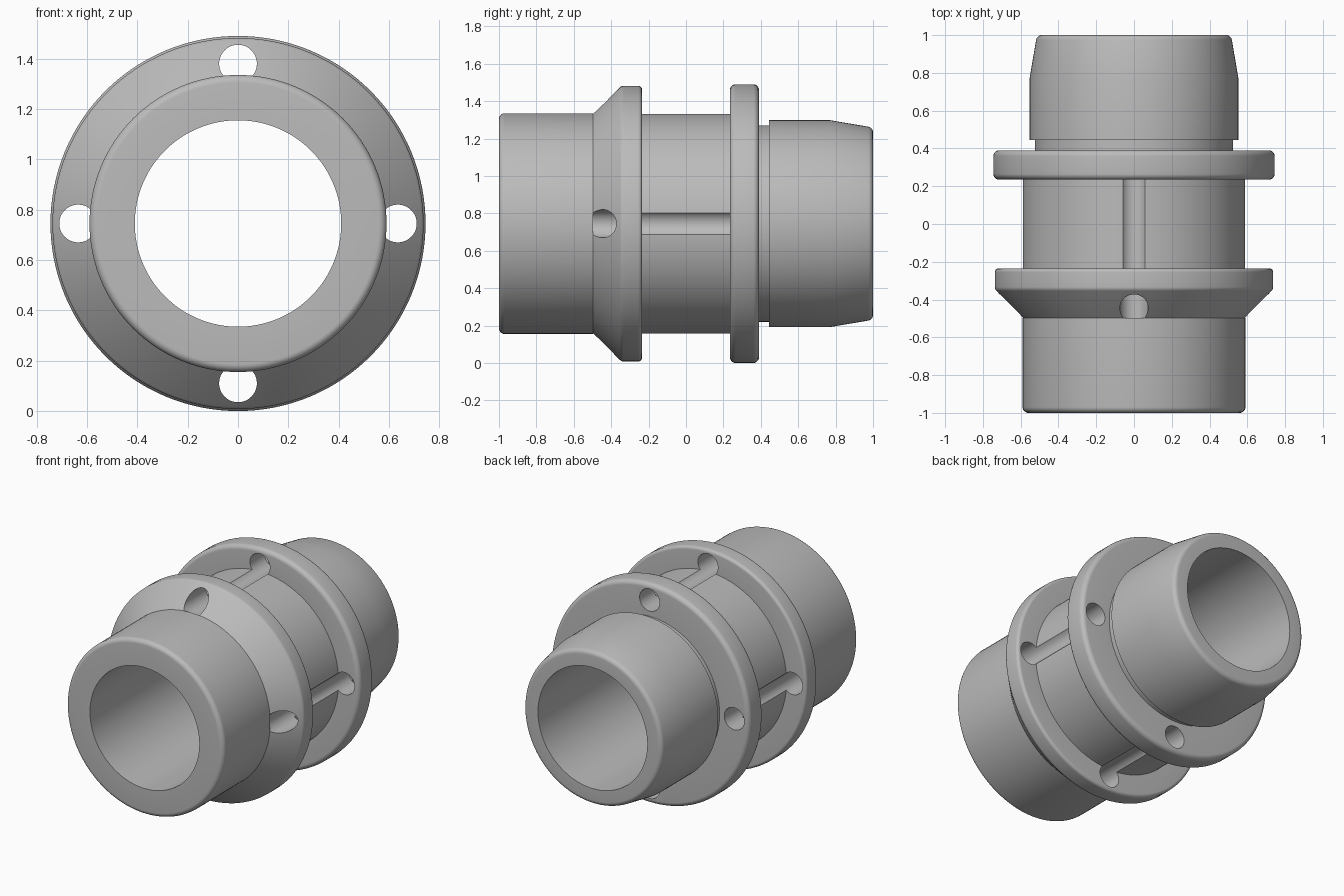
import bpy, bmesh, math
from mathutils import Matrix, Vector

cube = bpy.data.objects.get("Cube")
if cube:
    bpy.data.objects.remove(cube, do_unlink=True)

AXIS_Z = 0.745
SEGMENTS = 128

grey = bpy.data.materials.new("plain grey")
grey.use_nodes = True
COLOUR = (0.5, 0.5, 0.5, 1)
grey.diffuse_color = COLOUR
grey.node_tree.nodes["Principled BSDF"].inputs["Base Color"].default_value = COLOUR


def rounded(points, steps=5):
    """Profile of (radius, y, fillet) corners, with the fillets filled in as arcs."""
    out = []
    for i, (r, y, fillet) in enumerate(points):
        p = Vector((r, y))
        if not fillet:
            out.append(p)
            continue
        a = (Vector(points[i - 1][:2]) - p).normalized()
        b = (Vector(points[(i + 1) % len(points)][:2]) - p).normalized()
        half = a.angle(b) / 2
        centre = p + (a + b).normalized() * fillet / math.sin(half)
        start = p + a * fillet / math.tan(half) - centre
        end = p + b * fillet / math.tan(half) - centre
        for k in range(steps + 1):
            out.append(centre + start.lerp(end, k / steps).normalized() * fillet)
    return out


def make_object(name, bm):
    bmesh.ops.recalc_face_normals(bm, faces=bm.faces)
    mesh = bpy.data.meshes.new(name)
    bm.to_mesh(mesh)
    bm.free()
    mesh.materials.append(grey)
    obj = bpy.data.objects.new(name, mesh)
    bpy.context.collection.objects.link(obj)
    return obj


# Turned body: front sleeve, cone flange, waist, rear flange, neck, tapered sleeve
profile = rounded([
    (0.41, -1, 0), (0.59, -1, 0.03), (0.59, -0.497, 0),
    (0.737, -0.345, 0.03), (0.737, -0.235, 0.02), (0.59, -0.235, 0),
    (0.59, 0.235, 0), (0.745, 0.235, 0.03), (0.745, 0.39, 0.03),
    (0.525, 0.39, 0), (0.525, 0.445, 0), (0.553, 0.445, 0),
    (0.553, 0.77, 0), (0.514, 1, 0.03), (0.41, 1, 0),
])
bm = bmesh.new()
rings = []
for s in range(SEGMENTS):
    a = math.tau * s / SEGMENTS
    rings.append([bm.verts.new((r * math.cos(a), y, AXIS_Z + r * math.sin(a))) for r, y in profile])
for s in range(SEGMENTS):
    here, there = rings[s], rings[(s + 1) % SEGMENTS]
    for k in range(len(profile)):
        n = (k + 1) % len(profile)
        bm.faces.new((here[k], here[n], there[n], there[k]))
body = make_object("coupling_body", bm)

# Four bolt bores from the cone through the rear flange, which also groove the waist
bm = bmesh.new()
START, END = -0.498, 0.42
for k in range(4):
    a = k * math.pi / 2
    place = Matrix.Translation((0.635 * math.cos(a), (START + END) / 2, AXIS_Z + 0.635 * math.sin(a)))
    bmesh.ops.create_cone(bm, cap_ends=True, segments=48, radius1=0.075, radius2=0.075,
                          depth=END - START, matrix=place @ Matrix.Rotation(math.pi / 2, 4, 'X'))
cutter = make_object("bolt_bore_cutter", bm)
cutter.hide_render = True

cut = body.modifiers.new("bolt_bores", 'BOOLEAN')
cut.operation = 'DIFFERENCE'
cut.solver = 'EXACT'
cut.object = cutter

# Apply the bores, then drop the helper
bpy.context.view_layer.update()
graph = bpy.context.evaluated_depsgraph_get()
body.data = bpy.data.meshes.new_from_object(body.evaluated_get(graph))
body.modifiers.clear()
bpy.data.objects.remove(cutter, do_unlink=True)

# Smooth curved walls, sharp rims
body.data.shade_smooth()
body.data.set_sharp_from_angle(angle=math.radians(30))
